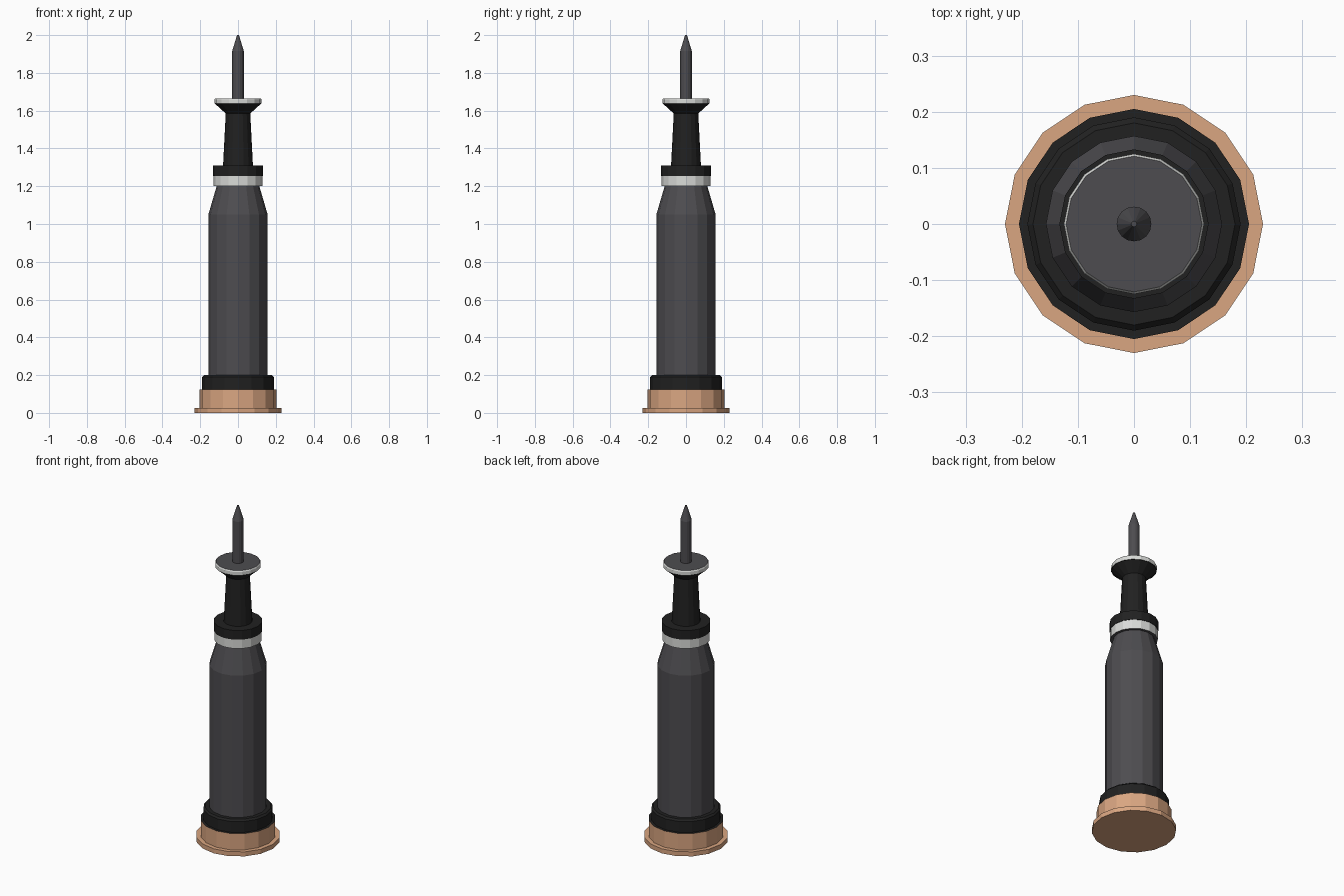
import bpy
import bmesh
from math import cos, sin, tau

SIDES = 16

cube = bpy.data.objects.get("Cube")
if cube:
    bpy.data.objects.remove(cube, do_unlink=True)


def make_material(name, rgb):
    mat = bpy.data.materials.new(name)
    mat.use_nodes = True
    mat.diffuse_color = (*rgb, 1)
    mat.node_tree.nodes["Principled BSDF"].inputs["Base Color"].default_value = (*rgb, 1)
    return mat


copper = make_material("copper", (0.70, 0.38, 0.22))
black = make_material("black", (0.015, 0.015, 0.015))
grey = make_material("dark grey", (0.075, 0.073, 0.08))
silver = make_material("light grey", (0.70, 0.71, 0.69))


def lathe(name, profile, side, bottom=None, top=None):
    """Turn a (radius, height) profile into a closed faceted solid."""
    bm = bmesh.new()
    rings = [[bm.verts.new((r * cos(tau * i / SIDES), r * sin(tau * i / SIDES), z))
              for i in range(SIDES)] for r, z in profile]
    for low, high in zip(rings, rings[1:]):
        for i in range(SIDES):
            j = (i + 1) % SIDES
            bm.faces.new((low[i], low[j], high[j], high[i]))
    bm.faces.new(rings[0][::-1]).material_index = 1
    bm.faces.new(rings[-1]).material_index = 2
    mesh = bpy.data.meshes.new(name)
    bm.to_mesh(mesh)
    bm.free()
    for mat in (side, bottom or side, top or side):
        mesh.materials.append(mat)
    obj = bpy.data.objects.new(name, mesh)
    bpy.context.collection.objects.link(obj)
    return obj


# Copper foot with a black ledge on top
lathe("base_flange", [(0.23, 0), (0.23, 0.027)], copper)
lathe("base_ring", [(0.205, 0.027), (0.205, 0.125)], copper, top=black)
lathe("base_collar", [(0.19, 0.125), (0.19, 0.19), (0.18, 0.2)], black)

# Main barrel with tapered shoulder
lathe("barrel", [(0.157, 0.2), (0.157, 1.05), (0.113, 1.2)], grey)

# Collars above the shoulder
lathe("silver_collar", [(0.13, 1.2), (0.13, 1.255)], silver, bottom=grey)
lathe("black_collar", [(0.133, 1.255), (0.133, 1.31)], black)

# Flared neck, disc and needle
lathe("neck", [(0.079, 1.31), (0.065, 1.585), (0.122, 1.637)], black)
lathe("disc", [(0.125, 1.637), (0.125, 1.658), (0.121, 1.665)], silver,
      bottom=black, top=grey)
lathe("needle", [(0.031, 1.665), (0.031, 1.915), (0.005, 2.0)], grey)
